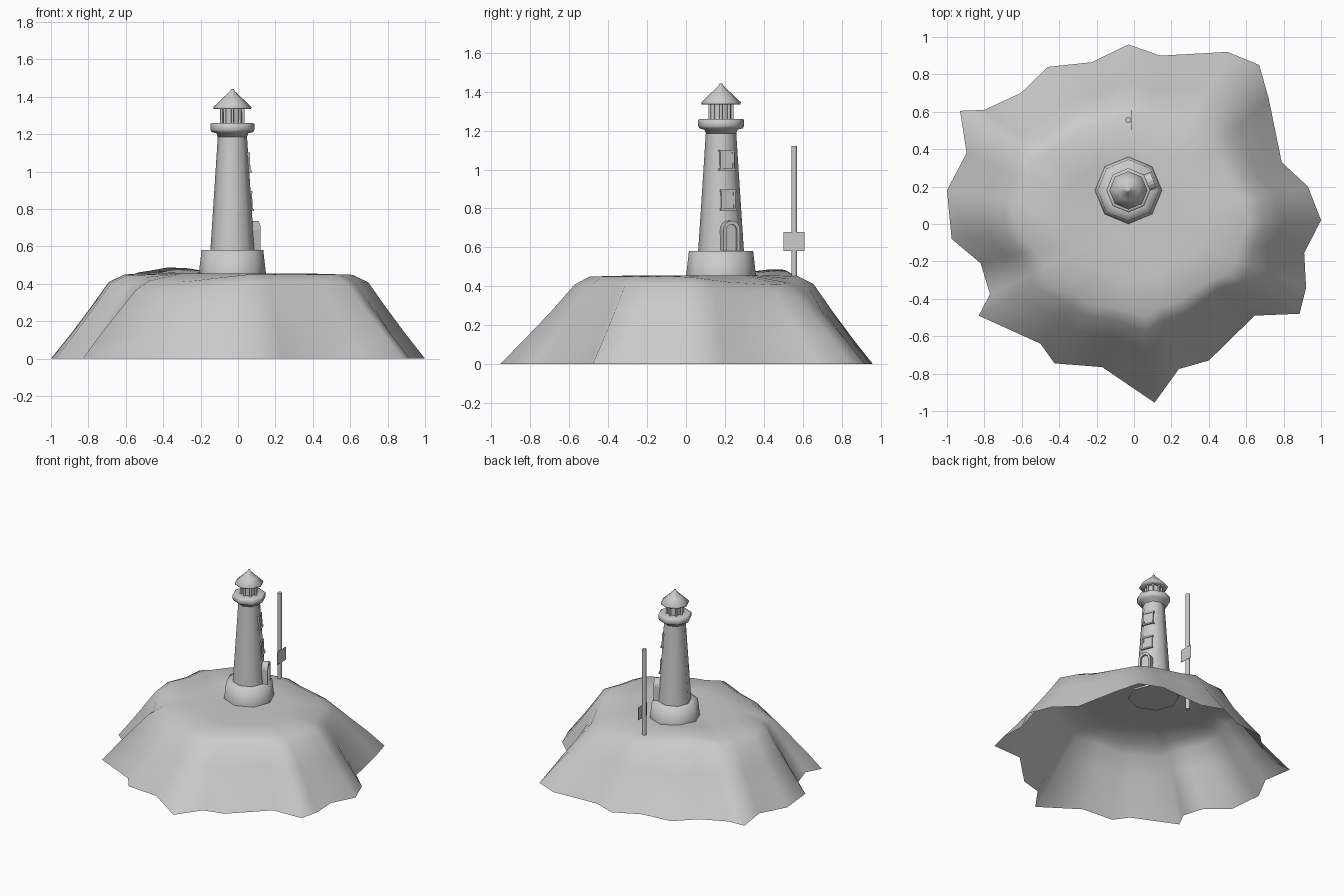
import bpy, bmesh, math
from mathutils import Vector

cube = bpy.data.objects.get("Cube")
if cube:
    bpy.data.objects.remove(cube)

grey = bpy.data.materials.new("plain_grey")
grey.use_nodes = True
grey.diffuse_color = (0.6, 0.6, 0.6, 1)
grey.node_tree.nodes["Principled BSDF"].inputs["Base Color"].default_value = (0.6, 0.6, 0.6, 1)

TOWER = Vector((-0.03, 0.18, 0))
FACING = math.pi / 8      # direction of door and windows


def finish(name, bm, smooth=None):
    bmesh.ops.recalc_face_normals(bm, faces=bm.faces)
    mesh = bpy.data.meshes.new(name)
    bm.to_mesh(mesh)
    bm.free()
    obj = bpy.data.objects.new(name, mesh)
    bpy.context.collection.objects.link(obj)
    mesh.materials.append(grey)
    if smooth:
        bpy.ops.object.select_all(action='DESELECT')
        obj.select_set(True)
        bpy.context.view_layer.objects.active = obj
        bpy.ops.object.shade_smooth_by_angle(angle=math.radians(smooth))
    return obj


def loft(bm, rings, closed=True):
    """Bridge consecutive rings of points with quads."""
    rows = [[bm.verts.new(p) for p in ring] for ring in rings]
    n = len(rows[0])
    for low, high in zip(rows, rows[1:]):
        for i in range(n):
            j = (i + 1) % n
            bm.faces.new((low[i], low[j], high[j], high[i]))
    if closed:
        bm.faces.new(rows[0])
        bm.faces.new(rows[-1])
    return rows


def lathe(name, profile, sides=8, centre=TOWER, smooth=85):
    """Turn (radius, height) pairs about a vertical axis."""
    bm = bmesh.new()
    loft(bm, [[centre + Vector((r * math.cos(a), r * math.sin(a), z))
               for a in (2 * math.pi * i / sides for i in range(sides))]
              for r, z in profile])
    return finish(name, bm, smooth)


def wall_slab(name, outline, depth, distance, lean=0.0):
    """Extrude an outline (across, up) outward on the door side of the tower."""
    out = Vector((math.cos(FACING), math.sin(FACING), 0))
    across = Vector((-out.y, out.x, 0))
    bm = bmesh.new()
    base = outline[0][1]
    loft(bm, [[TOWER + across * u + out * (distance + d - lean * (v - base)) + Vector((0, 0, v))
               for u, v in outline] for d in (0, depth)])
    return finish(name, bm)


def box(u, low, high):
    return [(-u, low), (u, low), (u, high), (-u, high)]


# Island: an open shell from a ragged shoreline up to a flat top
shore = [(-.03, .96), (-.225, .865), (-.46, .84), (-.605, .7), (-.8, .61), (-.93, .605),
         (-.895, .38), (-1, .18), (-.975, -.08), (-.82, -.21), (-.77, -.375), (-.83, -.49),
         (-.5, -.64), (-.425, -.745), (-.17, -.765), (.11, -.955), (.24, -.775), (.4, -.73),
         (.645, -.49), (.885, -.48), (.92, -.34), (.91, -.155), (1, .02), (.93, .2),
         (.79, .33), (.72, .67), (.67, .85), (.5, .92), (.14, .9)]
KNOLL = Vector((-.35, .48, 0))
# (share of shore radius, blend to round, height, droop on the two soft corners)
levels = [(1, 0, 0, 0), (.9, .12, .13, 0), (.8, .3, .27, .02), (.705, .5, .41, .05),
          (.62, .55, .45, .04), (.4, .8, .455, 0), (.15, 1, .45, 0)]
rings = []
for share, blend, height, droop in levels:
    ring = []
    for x, y in shore:
        p = Vector((x, y, 0))
        r = share * (p.length * (1 - blend) + 0.9 * blend)
        p.normalize()
        r *= 1 + blend * (.08 * p.x ** 2 - .25 * max(-p.y, 0))
        z = height - droop * 2 * max(p.x * p.y, 0)
        if height > .4:
            z += .04 * math.exp(-((p * r - KNOLL).length / .2) ** 2)
        ring.append(p * r + Vector((0, 0, z)))
    rings.append(ring)
bm = bmesh.new()
rows = loft(bm, rings, closed=False)
bm.faces.new(rows[-1])
finish("island", bm, 80)

# Tower
lathe("tower_base", [(.18, .44), (.179, .46), (.165, .58), (.11, .582)])
lathe("tower_shaft", [(.118, .575), (.098, .88), (.078, 1.19), (.076, 1.22)])
lathe("gallery", [(.076, 1.18), (.085, 1.205), (.112, 1.212), (.118, 1.225),
                  (.118, 1.255), (.108, 1.26), (.06, 1.26)])
lathe("lantern_room", [(.05, 1.255), (.05, 1.345)])
for i in range(8):
    a = math.pi * i / 4
    post = TOWER + Vector((math.cos(a), math.sin(a), 0)) * .058
    lathe("lantern_post", [(.008, 1.255), (.008, 1.345)], 6, post)
lathe("roof", [(.06, 1.335), (.1, 1.335), (.102, 1.345), (.055, 1.39),
               (.012, 1.43), (.008, 1.442)])

# Door with an arched surround
def arch(half, top, low=.58, steps=8):
    spring = top - half
    return [(-half, low), (half, low)] + [
        (half * math.cos(math.pi * i / steps), spring + half * math.sin(math.pi * i / steps))
        for i in range(steps + 1)]


wall_slab("door", arch(.033, .722), .055, .075)
outer, inner = arch(.046, .737), arch(.03, .718)
for i in range(1, len(outer) - 1):
    wall_slab("door_surround", [outer[i], outer[i + 1], inner[i + 1], inner[i]], .075, .07)
wall_slab("door_surround", [outer[0], outer[-1], inner[-1], inner[0]], .075, .07)

# Windows with frames and sills
for low, wall in ((.80, .096), (1.005, .083)):
    high = low + .09
    wall_slab("window_pane", box(.034, low, high), .02, wall - .018, .06)
    for side in (-1, 1):
        wall_slab("window_jamb", [(side * .034 + u, v) for u, v in box(.005, low, high)],
                  .03, wall - .024, .06)
    wall_slab("window_head", box(.042, high - .006, high + .006), .03, wall - .028)
    wall_slab("window_sill", box(.044, low - .01, low), .036, wall - .024)

# Sign post
POST = Vector((-.03, .556, 0))
lathe("sign_post", [(.016, .18), (.016, 1.12)], 10, POST)
bm = bmesh.new()
loft(bm, [[POST + Vector((x, u, v)) for u, v in box(.054, .58, .68)] for x in (.014, .016)])
finish("sign_board", bm)
